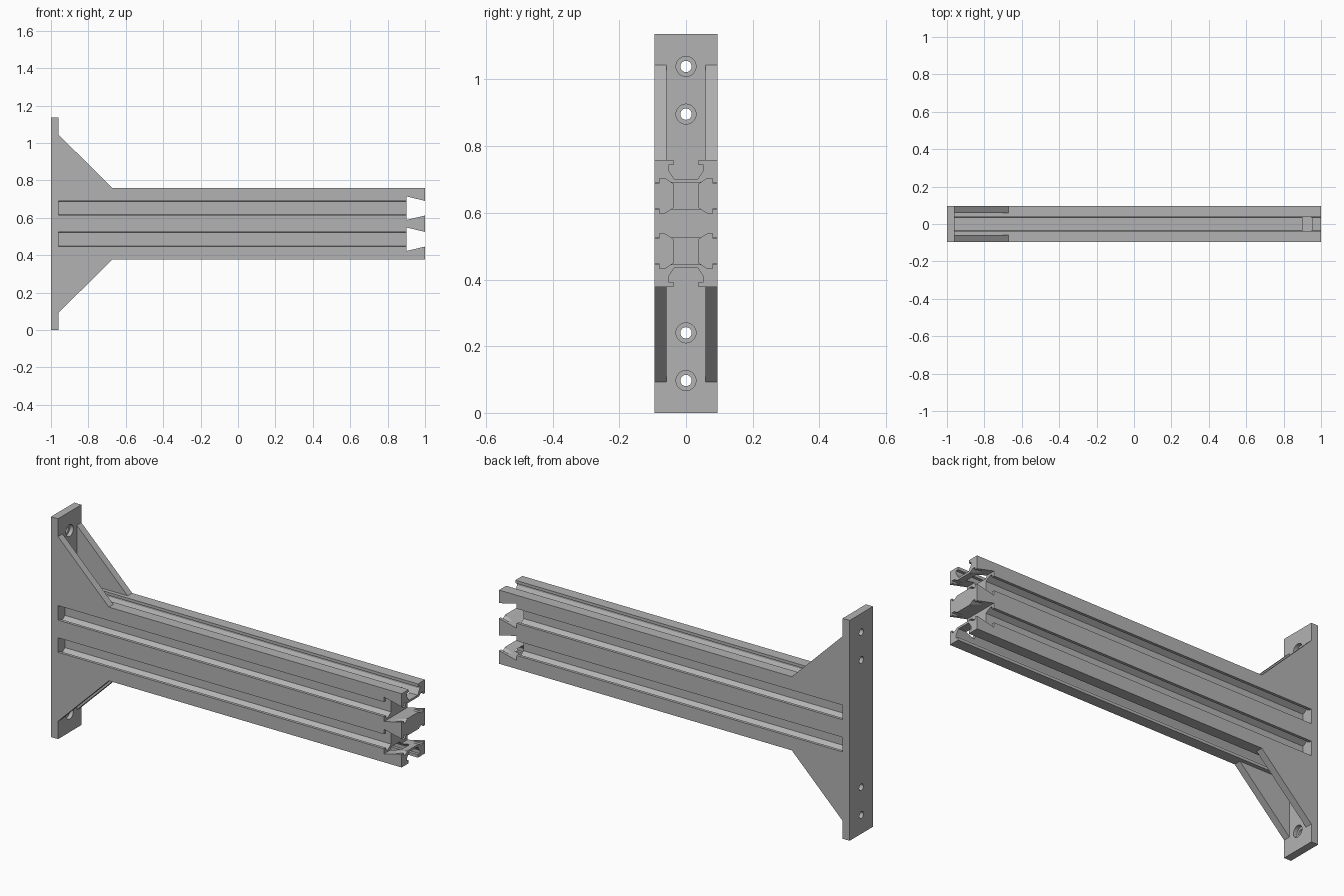
import bpy, bmesh
from mathutils import Matrix, Vector

cube = bpy.data.objects.get("Cube")
if cube:
    bpy.data.objects.remove(cube, do_unlink=True)

grey = bpy.data.materials.new("plain grey")
grey.use_nodes = True
grey.diffuse_color = (0.45, 0.45, 0.45, 1)
grey.node_tree.nodes["Principled BSDF"].inputs["Base Color"].default_value = grey.diffuse_color

W, H, C = 0.095, 0.19, 0.568       # beam half width, half height, centre height
PLATE_X = -0.96                    # front face of the wall plate
SLOT = 0.083                       # side slot offset from the centre height


def finish(name, bm):
    bmesh.ops.recalc_face_normals(bm, faces=bm.faces)
    mesh = bpy.data.meshes.new(name)
    bm.to_mesh(mesh)
    bm.free()
    mesh.materials.append(grey)
    obj = bpy.data.objects.new(name, mesh)
    bpy.context.collection.objects.link(obj)
    return obj


def prism(name, points, along):
    """Extrude a closed 3D outline by a vector."""
    bm = bmesh.new()
    face = bm.faces.new([bm.verts.new(p) for p in points])
    new = bmesh.ops.extrude_face_region(bm, geom=[face])["geom"]
    bmesh.ops.translate(bm, vec=Vector(along),
                        verts=[v for v in new if isinstance(v, bmesh.types.BMVert)])
    return finish(name, bm)


def cylinder_x(name, x, z, radius, length):
    bm = bmesh.new()
    turn = Matrix.Translation((x, 0, z)) @ Matrix.Rotation(1.5707963, 4, 'Y')
    bmesh.ops.create_cone(bm, cap_ends=True, segments=32, radius1=radius,
                          radius2=radius, depth=length, matrix=turn)
    return finish(name, bm)


def cut(obj, cutter):
    cutter.hide_render = True
    cutter.hide_set(True)
    mod = obj.modifiers.new("cut", 'BOOLEAN')
    mod.operation, mod.solver, mod.object = 'DIFFERENCE', 'EXACT', cutter
    bpy.context.view_layer.objects.active = obj
    bpy.ops.object.modifier_apply(modifier=mod.name)
    bpy.data.objects.remove(cutter, do_unlink=True)


# Half outline of one T-slot: (distance from slot axis, depth)
slot = [(0.0375, 0), (0.0375, 0.015), (0.0525, 0.015), (0.0525, 0.03), (0.035, 0.057)]

# Beam: one quarter of the section, mirrored into the full outline
quarter = [(a, H - d) for a, d in reversed(slot)] + [(W, H)]
quarter += [(W - d, SLOT + a) for a, d in slot]
quarter += [(W - d, SLOT - a) for a, d in reversed(slot)]
half = quarter + [(y, -z) for y, z in reversed(quarter)]
section = half + [(-y, z) for y, z in reversed(half)]
beam = prism("slotted_beam", [(PLATE_X, y, C + z) for y, z in section], (1 - PLATE_X, 0, 0))

# Dovetail notches across the free end
for s in (-1, 1):
    zc = C + s * SLOT
    outline = [(0.9, 0.063), (1.02, 0.0345), (1.02, -0.0345), (0.9, -0.063)]
    cut(beam, prism("notch_cutter", [(x, -0.2, zc + z) for x, z in outline], (0, 0.4, 0)))

# Wall plate with counterbored screw holes
corners = [(-W, 0), (W, 0), (W, 2 * C), (-W, 2 * C)]
plate = prism("wall_plate", [(-1, y, z) for y, z in corners], (1 + PLATE_X, 0, 0))
for offset in (0.328, 0.471):
    for s in (-1, 1):
        z = C + s * offset
        cut(plate, cylinder_x("hole_cutter", -0.98, z, 0.017, 0.2))
        cut(plate, cylinder_x("counterbore_cutter", PLATE_X, z, 0.03, 0.04))

# Triangular side gussets above and below the beam
for s, level in ((1, "upper"), (-1, "lower")):
    for y, side in ((-W, "front"), (0.058, "back")):
        outline = [(PLATE_X, H), (-0.67, H), (PLATE_X, 0.476)]
        prism(f"{level}_{side}_gusset", [(x, y, C + s * z) for x, z in outline],
              (0, W - 0.058, 0))

for obj in (beam, plate):
    bpy.ops.object.select_all(action='DESELECT')
    obj.select_set(True)
    bpy.context.view_layer.objects.active = obj
    bpy.ops.object.shade_smooth_by_angle()
